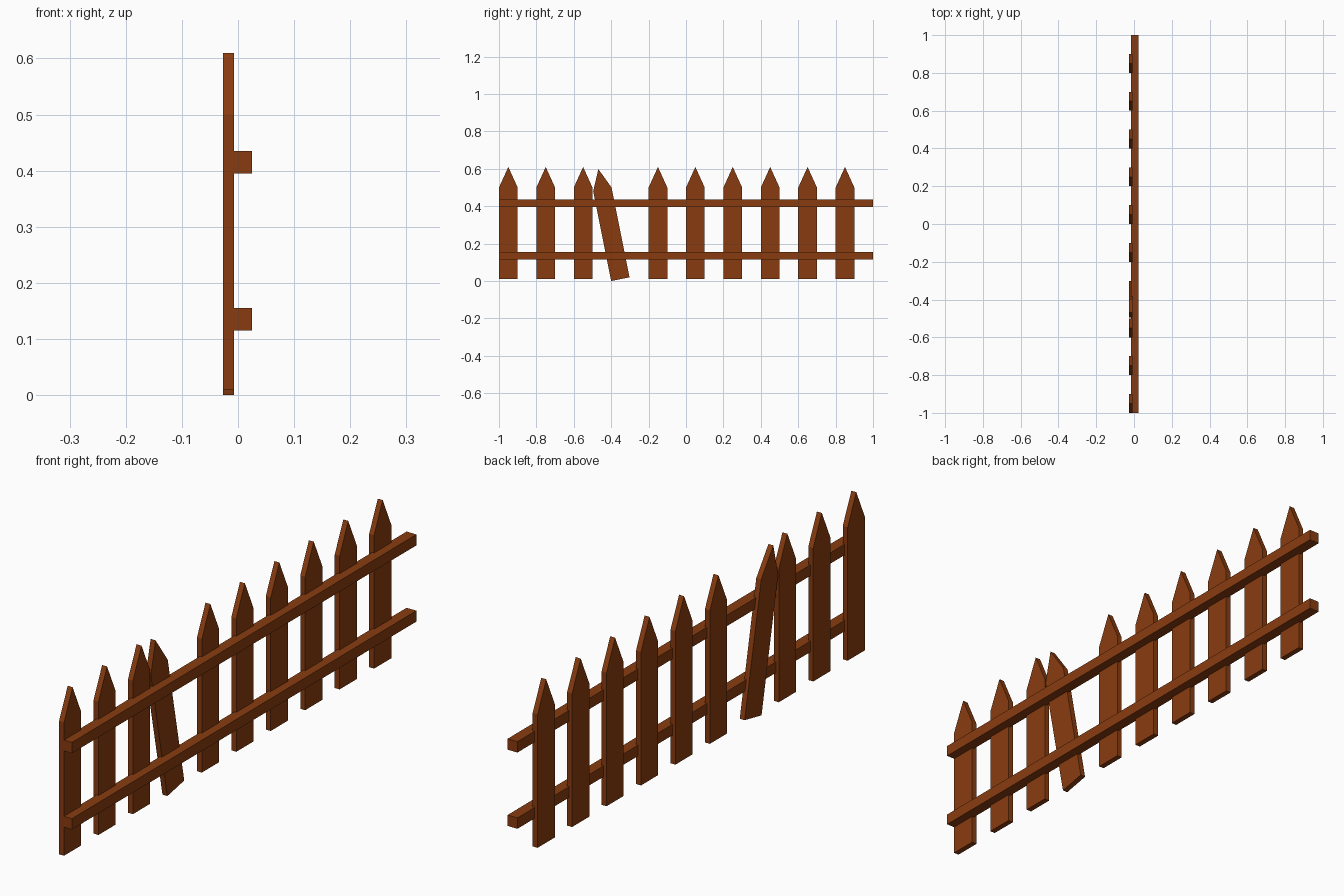
import bpy, bmesh, math
from mathutils import Matrix

if "Cube" in bpy.data.objects:
    bpy.data.objects.remove(bpy.data.objects["Cube"])

wood = bpy.data.materials.new("brown wood")
wood.diffuse_color = (0.25, 0.045, 0.005, 1)
wood.use_nodes = True
wood.node_tree.nodes["Principled BSDF"].inputs["Base Color"].default_value = wood.diffuse_color


def extrude_profile(name, profile, x0, x1):
    """Extrude a (y, z) outline from x0 to x1."""
    bm = bmesh.new()
    face = bm.faces.new([bm.verts.new((x0, y, z)) for y, z in profile])
    ext = bmesh.ops.extrude_face_region(bm, geom=[face])
    bmesh.ops.translate(bm, vec=(x1 - x0, 0, 0),
                        verts=[g for g in ext["geom"] if isinstance(g, bmesh.types.BMVert)])
    bmesh.ops.recalc_face_normals(bm, faces=bm.faces)
    mesh = bpy.data.meshes.new(name)
    bm.to_mesh(mesh)
    bm.free()
    mesh.materials.append(wood)
    obj = bpy.data.objects.new(name, mesh)
    bpy.context.collection.objects.link(obj)
    return obj


# Pointed pickets, with one knocked loose and leaning
picket = [(-0.05, 0), (0.05, 0), (0.05, 0.49), (0, 0.6), (-0.05, 0.49)]
for i in range(10):
    leaning = i == 3
    obj = extrude_profile("leaning_picket" if leaning else f"picket_{i + 1}",
                          picket, -0.027, -0.007)
    y = -0.351 if leaning else -0.95 + 0.2 * i
    tilt = math.radians(11.3) if leaning else 0
    obj.data.transform(Matrix.Translation((0, y, 0.01)) @ Matrix.Rotation(tilt, 4, 'X'))

# Two square rails, let slightly into the pickets
for name, z in (("lower_rail", 0.115), ("upper_rail", 0.395)):
    extrude_profile(name, [(-1, z), (1, z), (1, z + 0.04), (-1, z + 0.04)], -0.015, 0.025)
